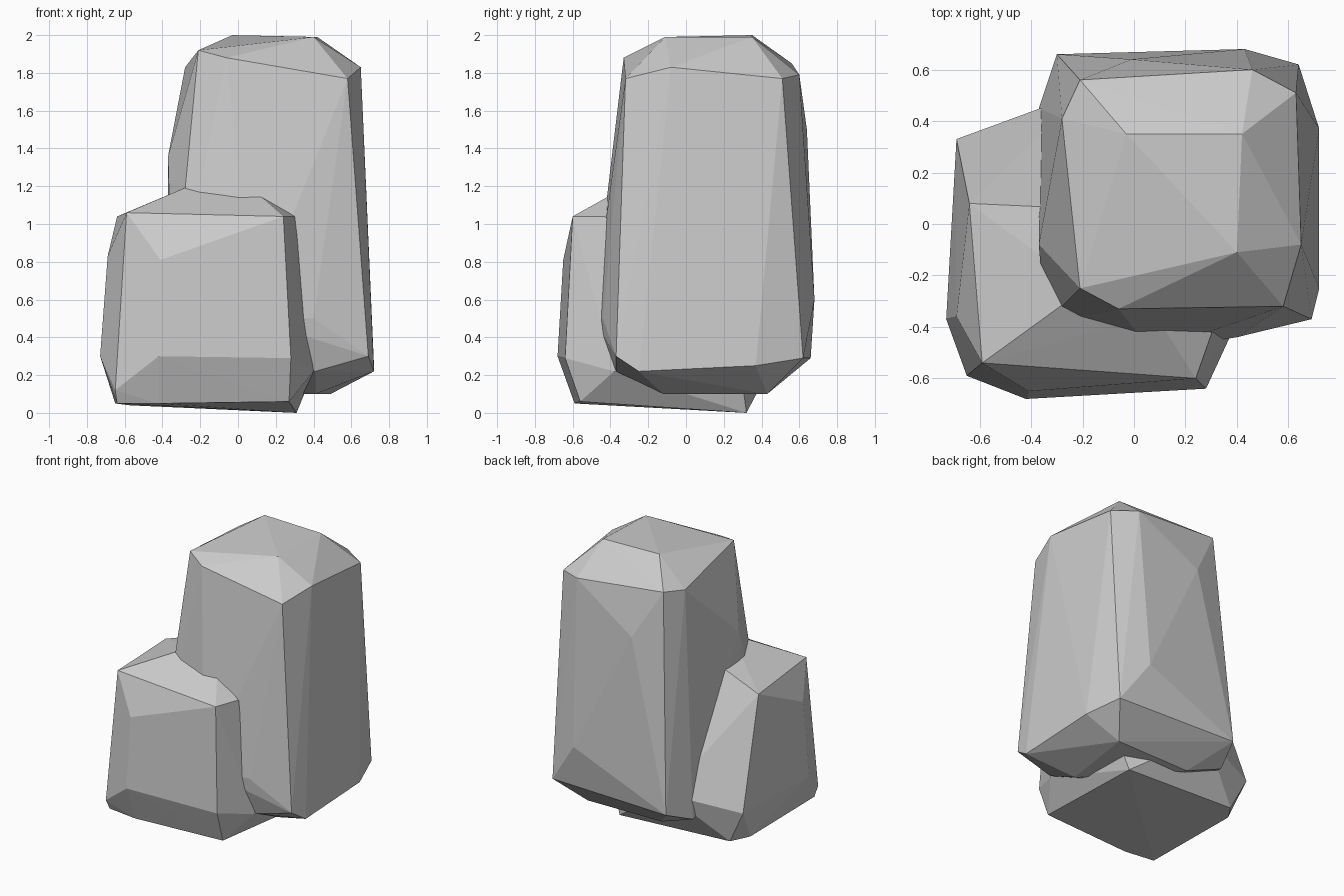
import bpy, bmesh


def faceted_rock(name, corners):
    """Wrap a convex, flat-faced stone around a few corner points."""
    bm = bmesh.new()
    for p in corners:
        bm.verts.new(p)
    hull = bmesh.ops.convex_hull(bm, input=bm.verts[:])
    loose = {g for g in hull["geom_interior"] + hull["geom_unused"]
             if isinstance(g, bmesh.types.BMVert)}
    bmesh.ops.delete(bm, geom=list(loose), context='VERTS')
    bmesh.ops.recalc_face_normals(bm, faces=bm.faces[:])
    mesh = bpy.data.meshes.new(name)
    bm.to_mesh(mesh)
    bm.free()
    obj = bpy.data.objects.new(name, mesh)
    bpy.context.collection.objects.link(obj)
    return obj


# Tall stone: crown, shoulder ring, belly, foot
crown = [(-.03, .35, 2.0), (.42, .35, 1.99), (.40, -.11, 1.99)]
shoulder = [(-.21, -.25, 1.92), (-.06, -.33, 1.88), (.58, -.32, 1.77),
            (.65, -.08, 1.83), (.63, .51, 1.77), (.46, .60, 1.79),
            (-.21, .56, 1.85), (-.28, .41, 1.83)]
belly = [(-.37, -.08, 1.36), (-.01, .64, 1.5), (.43, .68, .6),
         (.40, -.44, .5), (.07, -.495, .5), (-.345, -.385, .5)]
foot = [(.69, -.37, .30), (.72, -.25, .22), (.72, .37, .25),
        (.64, .62, .29), (-.30, .66, .29), (-.37, .45, .2),
        (-.37, -.1, .3), (.41, -.37, .22), (.41, -.12, .10),
        (.49, .43, .10), (-.1, .42, .10)]
faceted_rock("tall_rock", crown + shoulder + belly + foot)

# Low stone leaning against its front left
top = [(-.59, -.54, 1.06), (.24, -.60, 1.04), (.30, -.43, 1.04),
       (-.64, .08, 1.04), (-.19, -.25, 1.23), (.08, -.35, 1.18),
       (-.2, .06, 1.2)]
sides = [(-.69, -.36, .83), (-.41, -.65, .81), (-.73, -.37, .30),
         (-.42, -.68, .30), (.28, -.64, .29), (.40, -.38, .22),
         (-.69, .33, .28), (-.2, .51, .36)]
base = [(-.65, -.59, .12), (-.64, -.56, .05), (-.42, -.59, .05),
        (.27, -.56, .06), (.31, .32, 0), (.36, .3, .15),
        (-.57, .31, .04), (-.65, .19, .05)]
faceted_rock("low_rock", top + sides + base)
